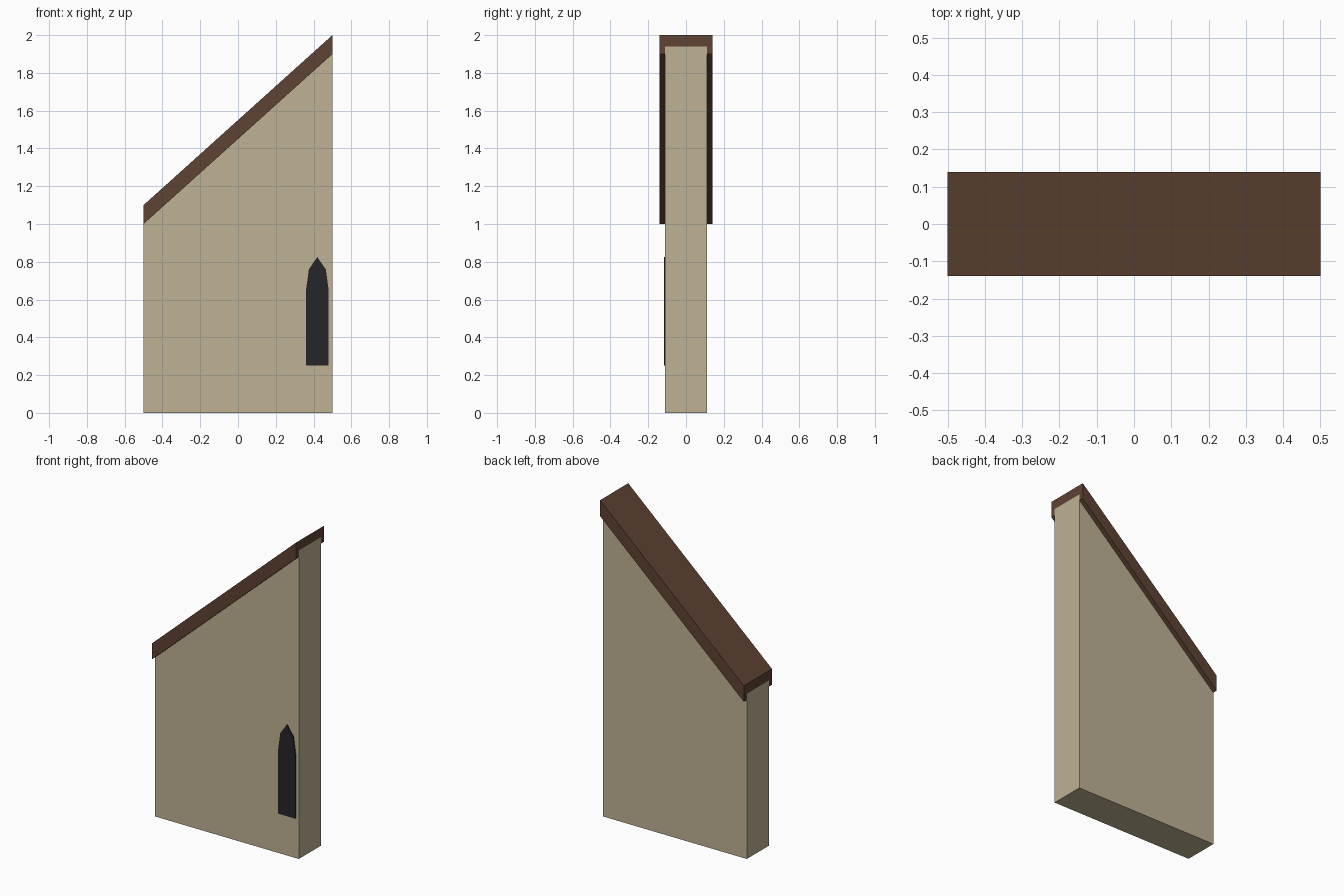
import bpy, bmesh

if "Cube" in bpy.data.objects:
    bpy.data.objects.remove(bpy.data.objects["Cube"])


def material(name, rgb):
    mat = bpy.data.materials.new(name)
    mat.diffuse_color = (*rgb, 1.0)
    mat.use_nodes = True
    mat.node_tree.nodes["Principled BSDF"].inputs["Base Color"].default_value = mat.diffuse_color
    return mat


def extruded(name, profile, y0, y1, mat):
    """Extrude an x-z outline from y0 to y1."""
    bm = bmesh.new()
    face = bm.faces.new([bm.verts.new((x, y0, z)) for x, z in profile])
    new = bmesh.ops.extrude_face_region(bm, geom=[face])["geom"]
    verts = [g for g in new if isinstance(g, bmesh.types.BMVert)]
    bmesh.ops.translate(bm, verts=verts, vec=(0, y1 - y0, 0))
    bmesh.ops.recalc_face_normals(bm, faces=bm.faces)
    mesh = bpy.data.meshes.new(name)
    bm.to_mesh(mesh)
    bm.free()
    mesh.materials.append(mat)
    obj = bpy.data.objects.new(name, mesh)
    bpy.context.collection.objects.link(obj)
    return obj


plaster = material("plaster", (0.515, 0.445, 0.296))
wood = material("dark_wood", (0.113, 0.055, 0.033))
dark = material("window_dark", (0.019, 0.018, 0.021))

# Wall slab; its sloped top is buried in the coping, its ends a hair proud
E = 0.5004
extruded("wall", [(-E, 0), (E, 0), (E, 1.94), (-E, 1.04)], -0.11, 0.11, plaster)

# Sloped coping overhanging front and back
extruded("roof_coping", [(-0.5, 1.0), (0.5, 1.9), (0.5, 2.0), (-0.5, 1.1)],
         -0.14, 0.14, wood)

# Pointed window: right half of the outline, mirrored about its centre
cx = 0.42
half = [(0.06, 0.25), (0.06, 0.65), (0.045, 0.76)]
outline = ([(cx + x, z) for x, z in half] + [(cx, 0.825)]
           + [(cx - x, z) for x, z in reversed(half)])
extruded("window", outline, -0.116, -0.106, dark)
